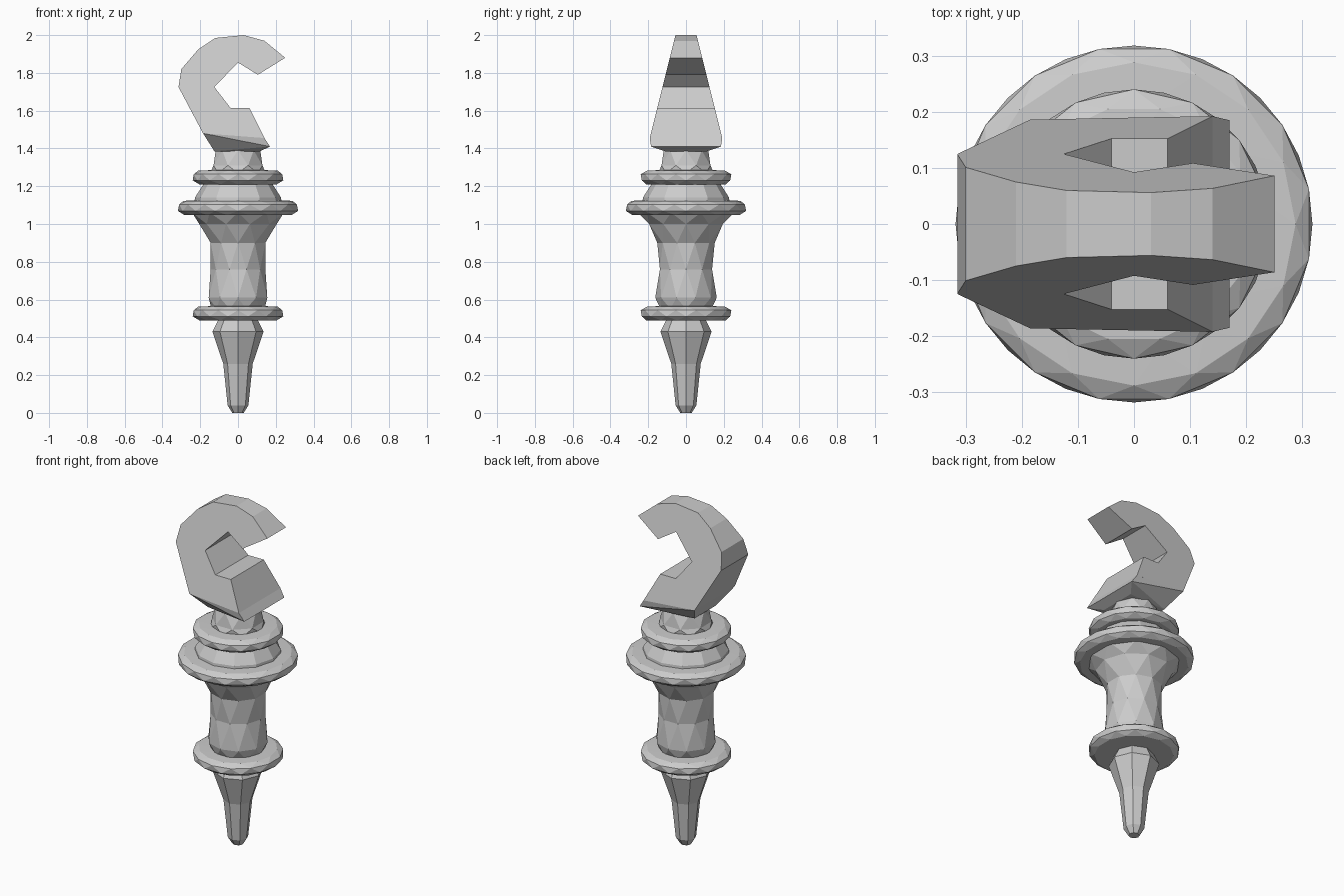
import bpy, bmesh
from math import pi, sin, cos

if "Cube" in bpy.data.objects:
    bpy.data.objects.remove(bpy.data.objects["Cube"])


def finish(name, bm):
    bmesh.ops.recalc_face_normals(bm, faces=bm.faces[:])
    mesh = bpy.data.meshes.new(name)
    bm.to_mesh(mesh)
    bm.free()
    obj = bpy.data.objects.new(name, mesh)
    bpy.context.collection.objects.link(obj)
    return obj


def lathe(name, profile, sides, twist=False):
    """Turned part from (radius, z) points; twist staggers rings into triangular facets."""
    bm = bmesh.new()
    rings = []
    for i, (r, z) in enumerate(profile):
        off = 0.5 * (i % 2) if twist else 0
        rings.append([bm.verts.new((r * cos(2 * pi * (j + off) / sides),
                                    r * sin(2 * pi * (j + off) / sides), z))
                      for j in range(sides)])
    for i, (a, b) in enumerate(zip(rings, rings[1:])):
        for j in range(sides):
            k = (j + 1) % sides
            if not twist:
                bm.faces.new((a[j], a[k], b[k], b[j]))
            elif i % 2 == 0:
                bm.faces.new((a[j], a[k], b[j]))
                bm.faces.new((b[j], a[k], b[k]))
            else:
                bm.faces.new((a[j], b[k], b[j]))
                bm.faces.new((a[j], a[k], b[k]))
    bm.faces.new(rings[0][::-1])
    bm.faces.new(rings[-1])
    return finish(name, bm)


def disc(name, radius, z0, z1, sides):
    """Rounded collar with bevelled rim."""
    h = z1 - z0
    lathe(name, [(radius - 0.09, z0), (radius - 0.03, z0), (radius, z0 + 0.28 * h),
                 (radius, z0 + 0.72 * h), (radius - 0.03, z0 + 0.97 * h),
                 (radius - 0.09, z1)], sides, True)


# Turned shaft, bottom to top
lathe("tip", [(0.03, 0), (0.055, 0.04), (0.078, 0.26), (0.135, 0.43), (0.10, 0.5)], 8)
disc("lower_collar", 0.24, 0.49, 0.565, 14)
lathe("grip", [(0.14, 0.55), (0.163, 0.61), (0.145, 0.76), (0.152, 0.90),
               (0.205, 1.0), (0.255, 1.06)], 10, True)
disc("wide_collar", 0.318, 1.047, 1.125, 16)
lathe("shoulder", [(0.232, 1.10), (0.228, 1.14), (0.18, 1.215)], 12)
disc("upper_collar", 0.24, 1.21, 1.285, 14)
lathe("neck", [(0.148, 1.27), (0.14, 1.31), (0.118, 1.39)], 8, True)

# Hook: C-shaped outline whose depth tapers towards the top
outline = [(0.25, 1.88), (0.14, 1.97), (0.03, 2.0), (-0.12, 1.985), (-0.21, 1.925),
           (-0.30, 1.82), (-0.315, 1.725), (-0.185, 1.48), (0.14, 1.455),
           (0.06, 1.615), (-0.04, 1.615), (-0.125, 1.725), (0.0, 1.855), (0.105, 1.79)]


def depth(z):
    return 0.056 + 0.25 * (2.0 - z)


bm = bmesh.new()
front = [bm.verts.new((x, -depth(z), z)) for x, z in outline]
back = [bm.verts.new((x, depth(z), z)) for x, z in outline]
bm.faces.new(front)
bm.faces.new(back[::-1])
for i in range(len(outline)):
    k = (i + 1) % len(outline)
    bm.faces.new((front[i], back[i], back[k], front[k]))
finish("hook", bm)

# Chamfered underside of the hook
bm = bmesh.new()
for x, y, z in [(-0.185, 0.186, 1.48), (0.14, 0.192, 1.455), (0.17, 0.185, 1.41),
                (0.115, 0.11, 1.385), (-0.125, 0.10, 1.385)]:
    for s in (-1, 1):
        bm.verts.new((x, s * y, z))
bmesh.ops.convex_hull(bm, input=bm.verts[:])
finish("hook_base", bm)
